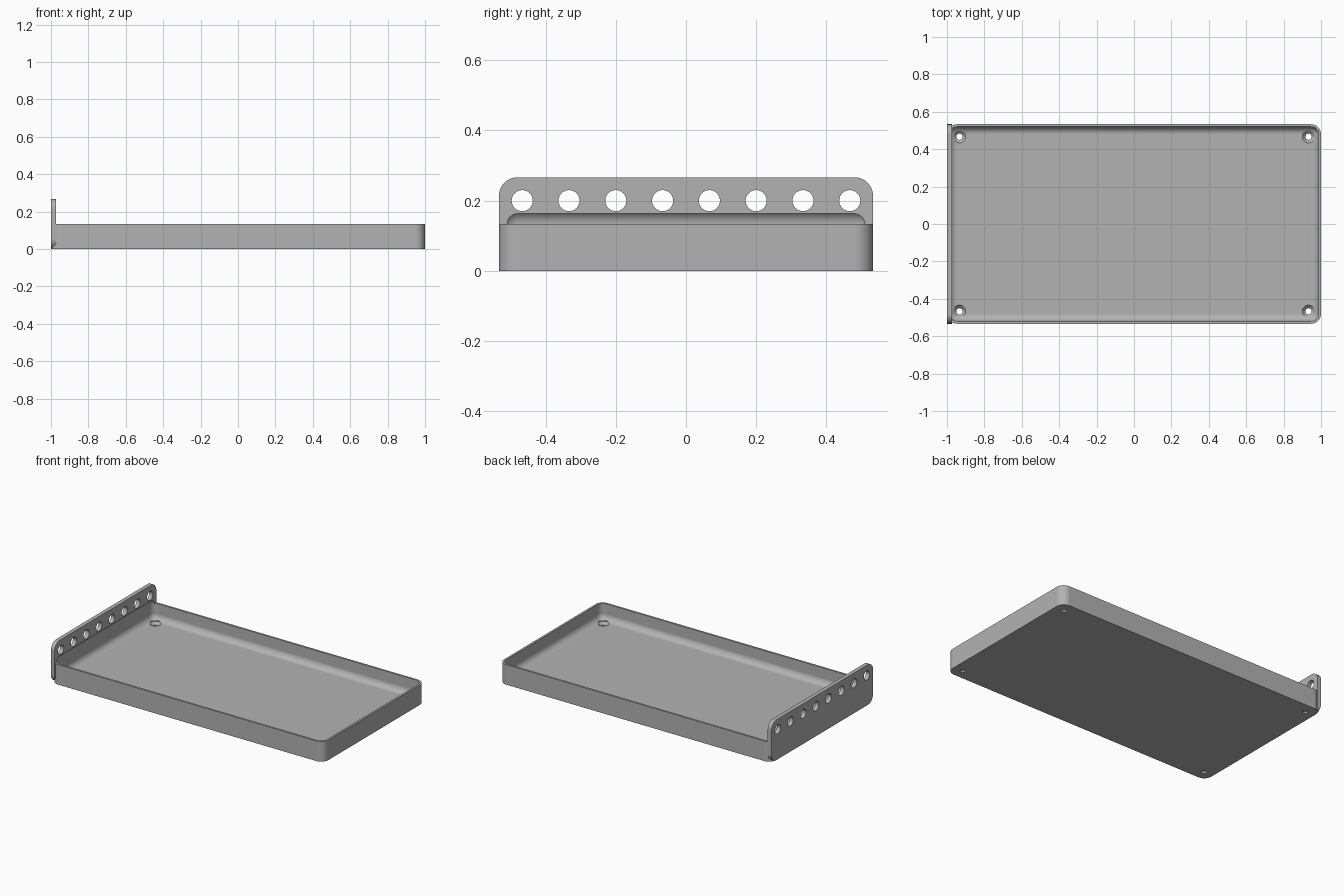
import bpy, bmesh
from math import pi, radians
from mathutils import Matrix, Vector

default = bpy.data.objects.get("Cube")
if default:
    bpy.data.objects.remove(default, do_unlink=True)

U = 2 / 150  # one design millimetre in scene units

grey = bpy.data.materials.new("light grey")
grey.use_nodes = True
colour = (0.45, 0.45, 0.45, 1)
grey.diffuse_color = colour
grey.node_tree.nodes["Principled BSDF"].inputs["Base Color"].default_value = colour


def finish(bm, name):
    bmesh.ops.recalc_face_normals(bm, faces=bm.faces)
    bmesh.ops.scale(bm, vec=(U, U, U), verts=bm.verts)
    mesh = bpy.data.meshes.new(name)
    bm.to_mesh(mesh)
    bm.free()
    mesh.materials.append(grey)
    obj = bpy.data.objects.new(name, mesh)
    bpy.context.collection.objects.link(obj)
    return obj


def rounded_box(name, low, high, radius, axis=None):
    """Box rounded on the edges along one axis, or on all edges."""
    low, high = Vector(low), Vector(high)
    bm = bmesh.new()
    bmesh.ops.create_cube(bm, size=1)
    for v in bm.verts:
        v.co = Vector(low[i] if v.co[i] < 0 else high[i] for i in range(3))
    edges = [e for e in bm.edges if axis is None or
             abs((e.verts[0].co - e.verts[1].co).normalized()[axis]) > 0.9]
    bmesh.ops.bevel(bm, geom=edges, offset=radius, segments=10,
                    profile=0.5, affect='EDGES')
    return finish(bm, name)


def turned(name, profile, matrix):
    """Solid of revolution from (radius, height) points."""
    bm = bmesh.new()
    verts = [bm.verts.new((r, 0, z)) for r, z in profile]
    edges = [bm.edges.new(pair) for pair in zip(verts, verts[1:])]
    bmesh.ops.spin(bm, geom=verts + edges, cent=(0, 0, 0), axis=(0, 0, 1),
                   angle=2 * pi, steps=40)
    bmesh.ops.remove_doubles(bm, verts=bm.verts, dist=0.001)
    bmesh.ops.transform(bm, matrix=matrix, verts=bm.verts)
    return finish(bm, name)


def combine(target, other, operation):
    mod = target.modifiers.new(operation, 'BOOLEAN')
    mod.object, mod.operation, mod.solver = other, operation, 'EXACT'
    graph = bpy.context.evaluated_depsgraph_get()
    mesh = bpy.data.meshes.new_from_object(target.evaluated_get(graph))
    target.modifiers.clear()
    target.data = mesh
    bpy.data.objects.remove(other, do_unlink=True)


# Tray body joined to the upright end plate
tray = rounded_box("tray_with_end_plate", (-75, -40, 0), (75, 40, 10), 4, axis=2)
plate = rounded_box("end_plate", (-75, -40, 0), (-73, 40, 20), 4, axis=0)
combine(tray, plate, 'UNION')

# Hollow with rounded floor edges, running slightly into the plate
hollow = rounded_box("hollow_cutter", (-74, -39, 2), (74, 39, 13), 3)
combine(tray, hollow, 'DIFFERENCE')

# Countersunk screw holes in the floor corners
screw = [(0, -1), (1.25, -1), (1.25, 0.75), (2.5, 2), (2.5, 6), (0, 6)]
for x in (-70, 70):
    for y in (-35, 35):
        cutter = turned("screw_cutter", screw, Matrix.Translation((x, y, 0)))
        combine(tray, cutter, 'DIFFERENCE')

# Row of round holes through the plate
pin = [(0, -3), (2.25, -3), (2.25, 3), (0, 3)]
for i in range(8):
    place = Matrix.Translation((-74, 10 * i - 35, 15)) @ Matrix.Rotation(pi / 2, 4, 'Y')
    combine(tray, turned("plate_hole_cutter", pin, place), 'DIFFERENCE')

# Smooth fillets, crisp edges, clean flat faces
bpy.ops.object.select_all(action='DESELECT')
tray.select_set(True)
bpy.context.view_layer.objects.active = tray
bpy.ops.object.shade_smooth_by_angle(angle=radians(30))
normals = tray.modifiers.new("flat_face_normals", 'WEIGHTED_NORMAL')
normals.keep_sharp = True
